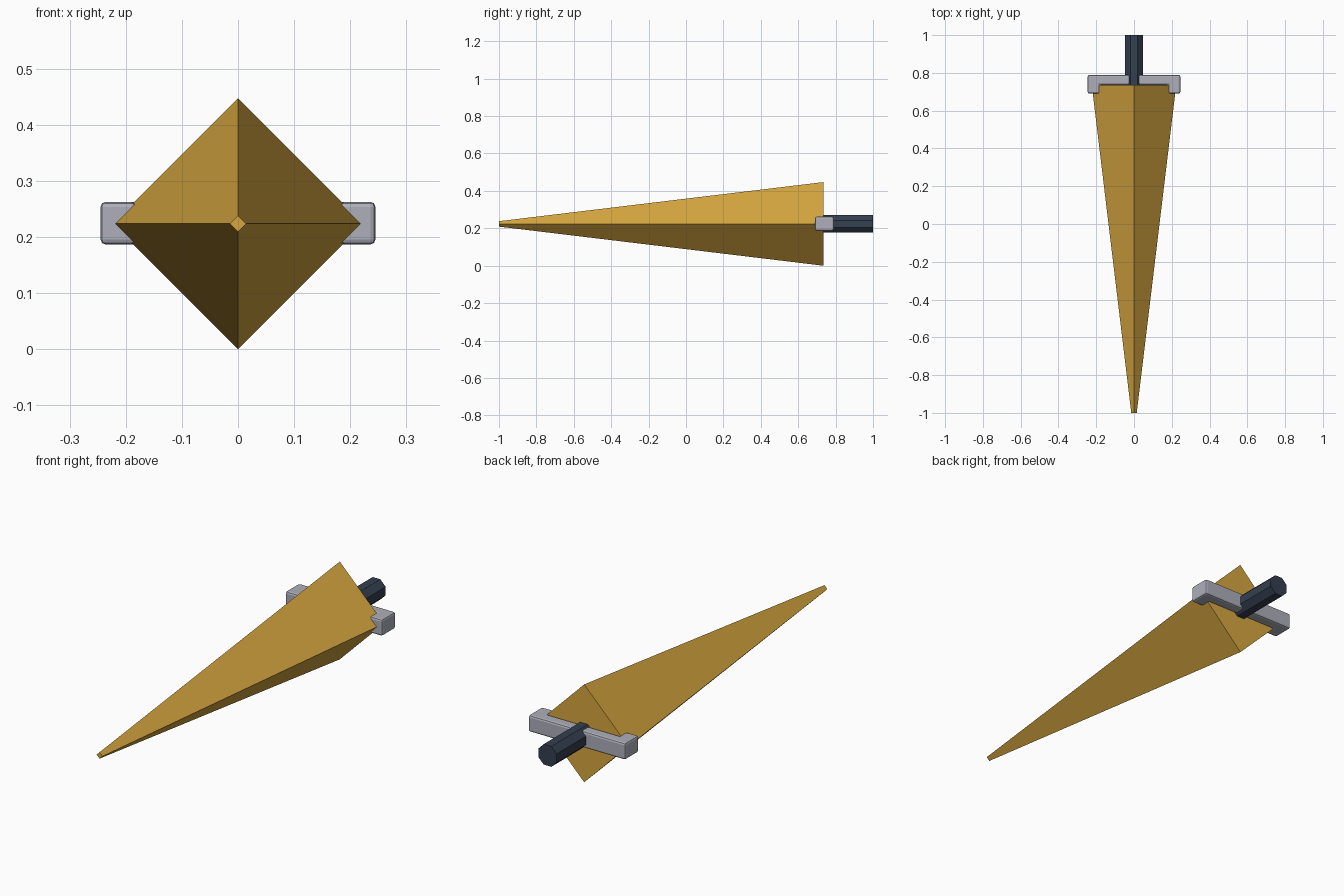
import bpy
import bmesh
import math
from mathutils import Matrix

cube = bpy.data.objects.get("Cube")
if cube:
    bpy.data.objects.remove(cube, do_unlink=True)

AXIS_Z = 0.2235


def material(name, rgb):
    mat = bpy.data.materials.new(name)
    mat.use_nodes = True
    mat.diffuse_color = (*rgb, 1)
    mat.node_tree.nodes["Principled BSDF"].inputs["Base Color"].default_value = (*rgb, 1)
    return mat


def add_object(name, bm, mat):
    bmesh.ops.recalc_face_normals(bm, faces=bm.faces)
    mesh = bpy.data.meshes.new(name)
    bm.to_mesh(mesh)
    bm.free()
    mesh.materials.append(mat)
    obj = bpy.data.objects.new(name, mesh)
    bpy.context.collection.objects.link(obj)
    return obj


def taper(name, sides, r_front, r_back, y_front, y_back, turn, mat):
    """Prism or truncated pyramid lying along y."""
    bm = bmesh.new()
    bmesh.ops.create_cone(bm, cap_ends=True, segments=sides, radius1=r_back,
                          radius2=r_front, depth=y_back - y_front)
    place = (Matrix.Translation((0, (y_front + y_back) / 2, AXIS_Z))
             @ Matrix.Rotation(math.radians(90), 4, 'X')
             @ Matrix.Rotation(turn, 4, 'Z'))
    bmesh.ops.transform(bm, matrix=place, verts=bm.verts)
    return add_object(name, bm, mat)


gold = material("gold", (0.67, 0.38, 0.05))
steel = material("light steel", (0.42, 0.43, 0.49))
navy = material("dark navy", (0.035, 0.05, 0.08))

# Four-sided blade, narrow at the front
taper("blade", 4, 0.0145, AXIS_Z, -1, 0.735, 0, gold)

# Octagonal handle with flat top
taper("handle", 8, 0.0465 / math.cos(math.pi / 8), 0.0465 / math.cos(math.pi / 8),
      0.736, 1, math.pi / 8, navy)

# U-shaped guard: half outline mirrored across x, extruded in z, then bevelled
half = [(0.245, 0.79), (0.245, 0.69), (0.182, 0.69), (0.182, 0.737)]
outline = half + [(-x, y) for x, y in reversed(half)]
bm = bmesh.new()
face = bm.faces.new([bm.verts.new((x, y, AXIS_Z - 0.037)) for x, y in outline])
ext = bmesh.ops.extrude_face_region(bm, geom=[face])
top = [v for v in ext["geom"] if isinstance(v, bmesh.types.BMVert)]
bmesh.ops.translate(bm, verts=top, vec=(0, 0, 0.076))
guard = add_object("guard", bm, steel)
bevel = guard.modifiers.new("rounded edges", 'BEVEL')
bevel.width = 0.009
bevel.segments = 2
